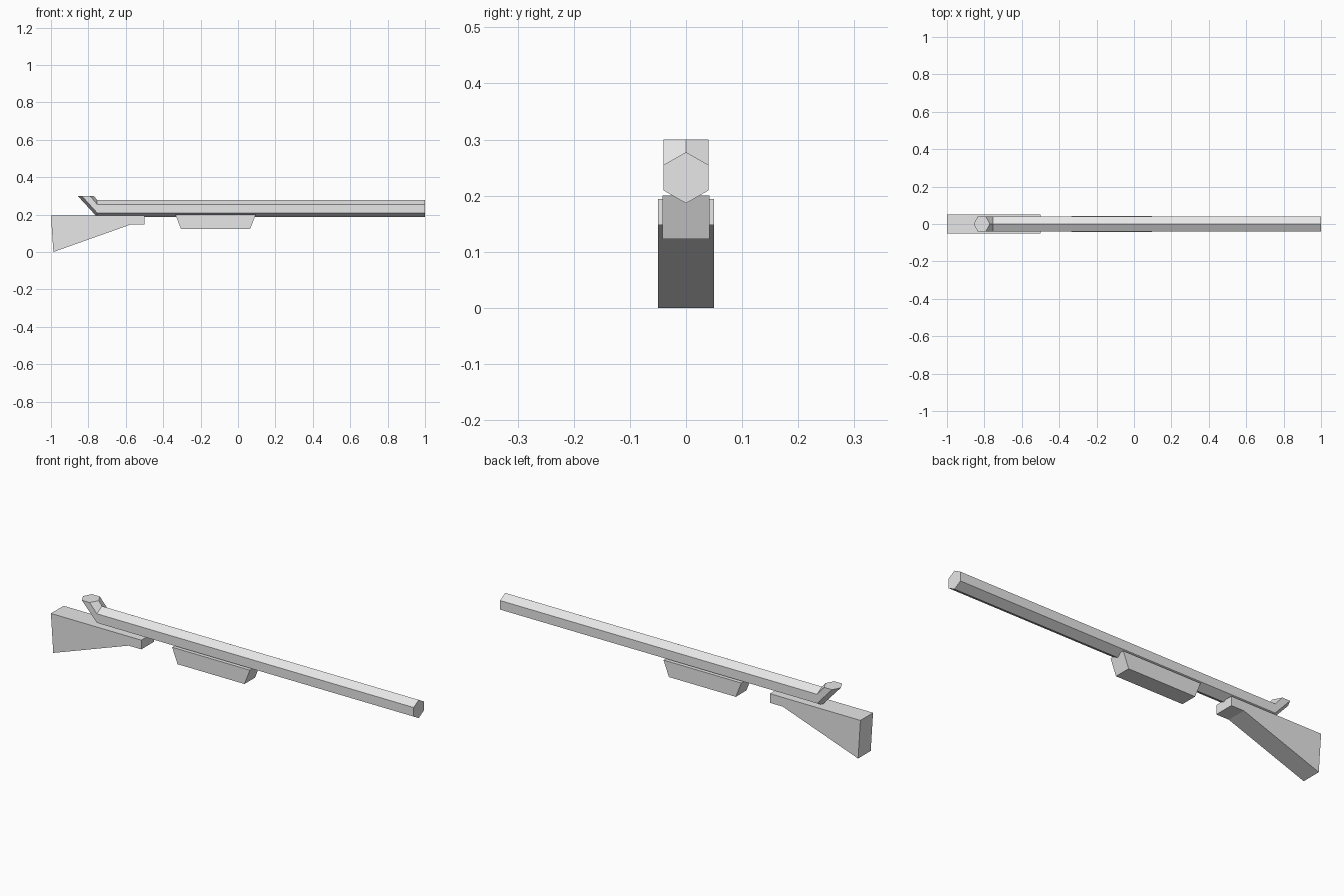
import bpy
import bmesh

cube = bpy.data.objects.get("Cube")
if cube:
    bpy.data.objects.remove(cube, do_unlink=True)

GREY = (0.8, 0.8, 0.8, 1.0)
grey = bpy.data.materials.new("light_grey")
grey.use_nodes = True
grey.diffuse_color = GREY
grey.node_tree.nodes["Principled BSDF"].inputs["Base Color"].default_value = GREY


def loft(name, rings):
    """Join equal-length rings of points into one capped, flat-shaded solid."""
    bm = bmesh.new()
    loops = [[bm.verts.new(p) for p in ring] for ring in rings]
    count = len(loops[0])
    for a, b in zip(loops, loops[1:]):
        for i in range(count):
            j = (i + 1) % count
            bm.faces.new((a[i], a[j], b[j], b[i]))
    bm.faces.new(loops[0])
    bm.faces.new(loops[-1])
    bmesh.ops.recalc_face_normals(bm, faces=bm.faces)
    mesh = bpy.data.meshes.new(name)
    bm.to_mesh(mesh)
    bm.free()
    mesh.materials.append(grey)
    obj = bpy.data.objects.new(name, mesh)
    bpy.context.collection.objects.link(obj)
    return obj


def slab(name, profile, half_width):
    """Extrude a side profile evenly across the width."""
    return loft(name, [[(x, y, z) for x, z in profile]
                       for y in (-half_width, half_width)])


# Six-sided barrel whose rear end bends up to a level cap
W, R = 0.04, 0.0455
hexagon = [(0, R), (W, R / 2), (W, -R / 2), (0, -R), (-W, -R / 2), (-W, R / 2)]
muzzle, bend = [[(x, y, 0.232 + h) for y, h in hexagon] for x in (1.0, -0.753)]
cap = [(-0.814 + h * 0.95, y, 0.3) for y, h in hexagon]
loft("barrel", [muzzle, bend, cap])

# Shoulder stock
slab("stock", [(-1.0, 0.194), (-0.5, 0.194), (-0.5, 0.148),
               (-0.57, 0.148), (-0.987, 0.0)], 0.05)

# Fore grip under the barrel
slab("fore_grip", [(-0.335, 0.2), (0.095, 0.2),
                   (0.065, 0.123), (-0.305, 0.123)], 0.042)
